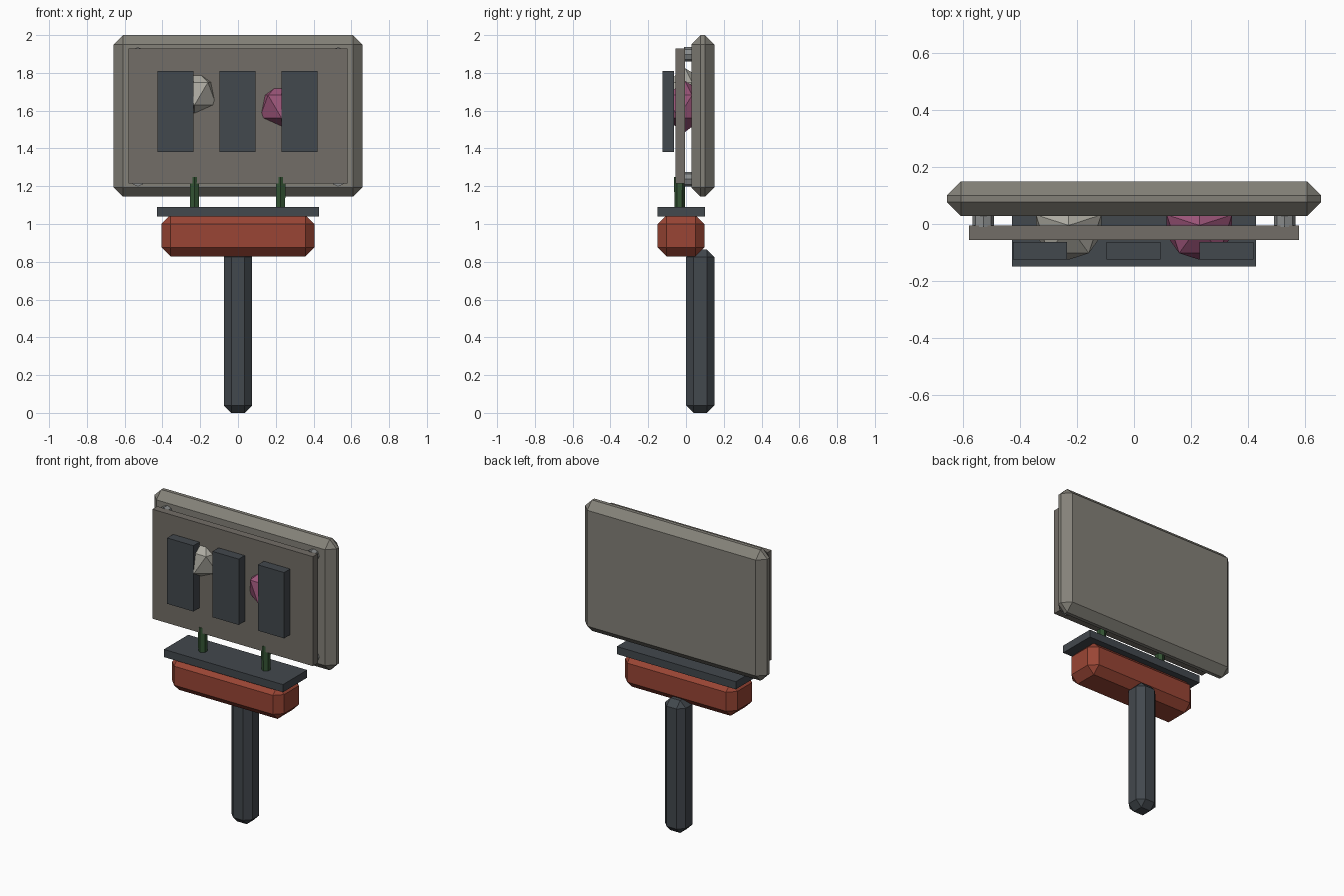
import bpy, math

if "Cube" in bpy.data.objects:
    bpy.data.objects.remove(bpy.data.objects["Cube"])


def material(name, rgb):
    m = bpy.data.materials.new(name)
    m.diffuse_color = (*rgb, 1)
    m.use_nodes = True
    m.node_tree.nodes["Principled BSDF"].inputs["Base Color"].default_value = m.diffuse_color
    return m


STONE = material("warm_grey", (0.23, 0.22, 0.19))
PANEL = material("panel_grey", (0.17, 0.155, 0.135))
DARK = material("dark_slate", (0.055, 0.065, 0.075))
RED = material("brick_red", (0.32, 0.06, 0.035))
GREEN = material("dark_green", (0.035, 0.09, 0.035))
PALE = material("pale_grey", (0.42, 0.41, 0.36))
PINK = material("dusty_pink", (0.33, 0.09, 0.19))
STEEL = material("steel_grey", (0.25, 0.26, 0.26))


def finish(name, mat):
    ob = bpy.context.object
    ob.name = name
    ob.data.materials.append(mat)
    return ob


def box(name, x, y, z, mat, bevel=0):
    """Box from (min, max) pairs, optionally chamfered."""
    bpy.ops.mesh.primitive_cube_add(size=1, location=[(a + b) / 2 for a, b in (x, y, z)])
    ob = finish(name, mat)
    ob.scale = [b - a for a, b in (x, y, z)]
    bpy.ops.object.transform_apply(location=False, rotation=False, scale=True)
    if bevel:
        mod = ob.modifiers.new("chamfer", 'BEVEL')
        mod.width = bevel
        mod.segments = 1
    return ob


# Post, base block and tray
box("post", (-0.075, 0.075), (0.0, 0.15), (0, 0.865), DARK, 0.04)
box("base_block", (-0.405, 0.405), (-0.15, 0.097), (0.828, 1.048), RED, 0.048)
box("tray", (-0.43, 0.43), (-0.15, 0.1), (1.04, 1.09), DARK)

# Back board and front panel
box("back_board", (-0.658, 0.658), (0.028, 0.15), (1.145, 2.0), STONE, 0.049)
box("front_panel", (-0.58, 0.58), (-0.056, -0.005), (1.215, 1.93), PANEL)

# Three upright slabs
for i, cx in enumerate((-0.33, -0.002, 0.326)):
    box(f"slab_{i + 1}", (cx - 0.095, cx + 0.095), (-0.125, -0.063), (1.38, 1.81), DARK)

# Spacers between panel and board
for x in (-0.53, 0.53):
    for z in (1.237, 1.898):
        bpy.ops.mesh.primitive_cylinder_add(vertices=8, radius=0.038, depth=0.05,
                                            location=(x, 0.015, z),
                                            rotation=(math.pi / 2, 0, 0))
        finish("spacer", STEEL)

# Short stems joining tray and panel
for x in (-0.23, 0.226):
    bpy.ops.mesh.primitive_cone_add(vertices=6, radius1=0.027, radius2=0.029, depth=0.2,
                                    location=(x, -0.034, 1.15))
    finish("stem", GREEN)

# Faceted lamps set through the panel, a lower-ring corner facing forward
for name, x, z, mat in (("pale_lamp", -0.23, 1.69, PALE), ("pink_lamp", 0.23, 1.622, PINK)):
    bpy.ops.mesh.primitive_ico_sphere_add(subdivisions=1, radius=0.135,
                                          location=(x, -0.005, z),
                                          rotation=(0, 0, math.pi / 2))
    finish(name, mat)
